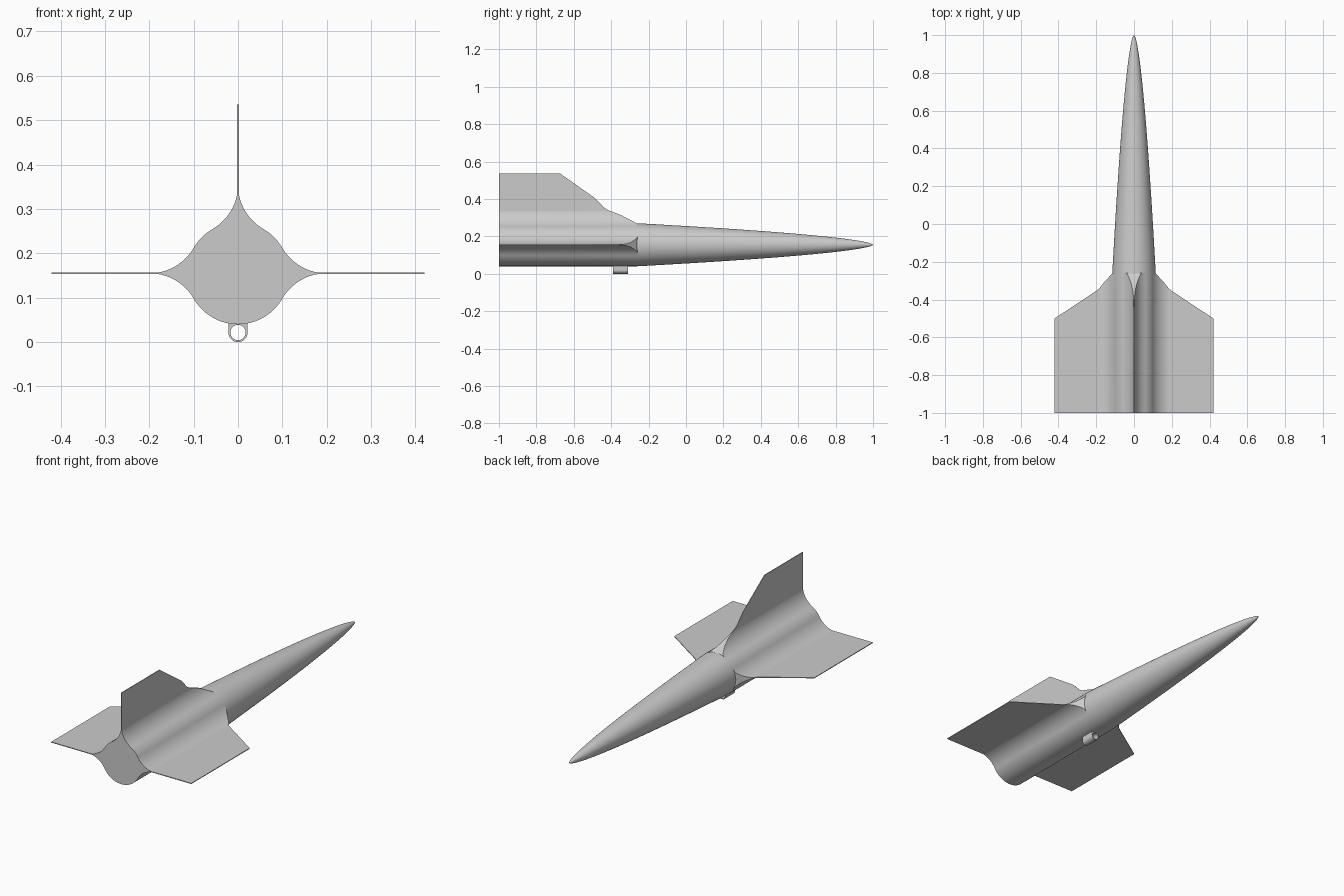
import bpy, bmesh, math
from mathutils import Matrix

if "Cube" in bpy.data.objects:
    bpy.data.objects.remove(bpy.data.objects["Cube"])

AXIS = 0.155     # height of the rocket axis
R = 0.115        # body radius, also the fillet radius
SHOULDER = -0.26 # where the nose begins

grey = bpy.data.materials.new("plain grey")
grey.use_nodes = True
colour = (0.6, 0.6, 0.6, 1)
grey.diffuse_color = colour
grey.node_tree.nodes["Principled BSDF"].inputs["Base Color"].default_value = colour


def finish(name, bm, angle=30):
    bmesh.ops.recalc_face_normals(bm, faces=bm.faces)
    mesh = bpy.data.meshes.new(name)
    bm.to_mesh(mesh)
    bm.free()
    mesh.materials.append(grey)
    ob = bpy.data.objects.new(name, mesh)
    bpy.context.collection.objects.link(ob)
    bpy.ops.object.select_all(action='DESELECT')
    ob.select_set(True)
    bpy.context.view_layer.objects.active = ob
    bpy.ops.object.shade_smooth_by_angle(angle=math.radians(angle))
    return ob


def loft(bm, rings, cap_start=True, cap_end=True):
    loops = [[bm.verts.new(p) for p in ring] for ring in rings]
    for a, b in zip(loops, loops[1:]):
        for i in range(len(a)):
            j = (i + 1) % len(a)
            bm.faces.new((a[i], a[j], b[j], b[i]))
    if cap_start:
        bm.faces.new(loops[0])
    if cap_end:
        bm.faces.new(loops[-1])


def circle(r, y, z, n):
    return [(r * math.cos(math.tau * i / n), y, z + r * math.sin(math.tau * i / n))
            for i in range(n)]


# Body tube with a blunt tapering nose
rings = [circle(R, -1, AXIS, 96), circle(R, SHOULDER, AXIS, 96)]
STEPS = 40
for k in range(1, STEPS):
    t = (1 - k / STEPS) ** 2
    rings.append(circle(R * t ** 0.6, 1 - (1 - SHOULDER) * t, AXIS, 96))
rings.append(circle(0.0005, 1, AXIS, 96))
bm = bmesh.new()
loft(bm, rings)
finish("body", bm)


# Fins: half thickness follows a fillet arc, front edge follows an outline
def half_thickness(r):
    d = R * math.sqrt(3) - r
    return max(0.002, R - math.sqrt(R * R - d * d)) if d > 0 else 0.002


def front_edge(r, outline):
    for (r0, y0), (r1, y1) in zip(outline, outline[1:]):
        if r <= r1:
            return y0 + (y1 - y0) * (r - r0) / (r1 - r0)
    return outline[-1][1]


def fin(name, outline, turn):
    root, tip = R * math.sqrt(3) / 2, outline[-1][0]
    radii = [root + (R * math.sqrt(3) - root) * k / 20 for k in range(21)]
    radii += [r for r, y in outline if r > radii[-1] + 0.005]
    bm = bmesh.new()
    rings = []
    for r in radii:
        h, y = half_thickness(r), front_edge(r, outline)
        rings.append([(r, -1, -h), (r, y, -h), (r, y, h), (r, -1, h)])
    loft(bm, rings)
    place = Matrix.Translation((0, 0, AXIS)) @ Matrix.Rotation(turn, 4, 'Y')
    bmesh.ops.transform(bm, matrix=place, verts=bm.verts)
    finish(name, bm)


side_outline = [(0.09, -0.26), (0.113, -0.26), (0.16, -0.31), (0.185, -0.343),
                (0.2, -0.354), (0.42, -0.5)]
top_outline = [(0.09, -0.26), (0.113, -0.26), (0.16, -0.35), (0.185, -0.417),
               (0.2, -0.44), (0.25, -0.487), (0.38, -0.672)]
fin("left_fin", side_outline, 0)
fin("right_fin", side_outline, math.pi)
fin("top_fin", top_outline, -math.pi / 2)

# Launch lug: round hole, round below and square where it meets the body
LUG, HOLE, N = 0.0215, 0.0172, 48
outer = []
for x, y, z in circle(LUG, 0, 0, N):
    s = LUG / max(abs(x), abs(z)) if z > 0 else 1
    outer.append((x * s, z * s + LUG))
inner = [(x, z) for x, y, z in circle(HOLE, 0, LUG, N)]
path = [(outer, -0.39), (outer, -0.31), (inner, -0.31), (inner, -0.39), (outer, -0.39)]
bm = bmesh.new()
loft(bm, [[(x, y, z) for x, z in shape] for shape, y in path], False, False)
bmesh.ops.remove_doubles(bm, verts=bm.verts, dist=0.0001)
finish("launch_lug", bm)
